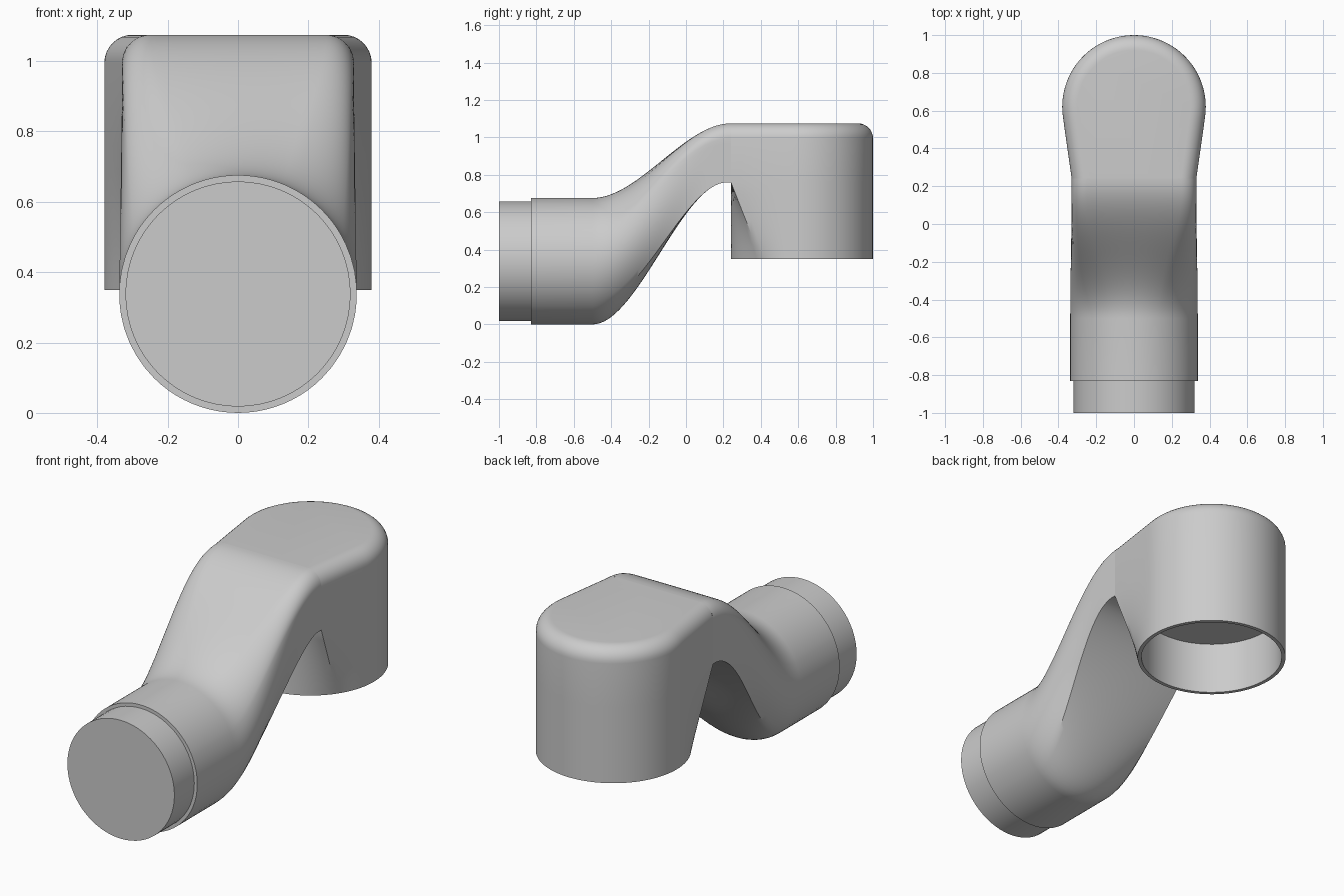
import bpy, bmesh
from math import sin, cos, pi, radians, sqrt

if "Cube" in bpy.data.objects:
    bpy.data.objects.remove(bpy.data.objects["Cube"])

grey = bpy.data.materials.new("plain_grey")
grey.use_nodes = True
grey.diffuse_color = (0.6, 0.6, 0.6, 1)
grey.node_tree.nodes["Principled BSDF"].inputs["Base Color"].default_value = (0.6, 0.6, 0.6, 1)


def smoothstep(a, b, v):
    s = min(1, max(0, (v - a) / (b - a)))
    return s * s * (3 - 2 * s)


def lerp(a, b, t):
    return a + (b - a) * t


def loft(name, rings, cap_start=True, cap_end=True):
    """Skin a list of closed rings that share one point count."""
    bm = bmesh.new()
    loops = [[bm.verts.new(p) for p in ring] for ring in rings]
    n = len(rings[0])
    for a, b in zip(loops, loops[1:]):
        for i in range(n):
            j = (i + 1) % n
            bm.faces.new((a[i], a[j], b[j], b[i]))
    if cap_start:
        bm.faces.new(loops[0])
    if cap_end:
        bm.faces.new(loops[-1])
    bmesh.ops.recalc_face_normals(bm, faces=bm.faces[:])
    mesh = bpy.data.meshes.new(name)
    bm.to_mesh(mesh)
    bm.free()
    mesh.materials.append(grey)
    obj = bpy.data.objects.new(name, mesh)
    bpy.context.collection.objects.link(obj)
    bpy.ops.object.select_all(action='DESELECT')
    obj.select_set(True)
    bpy.context.view_layer.objects.active = obj
    bpy.ops.object.shade_smooth_by_angle(angle=radians(32))
    return obj


PIPE_R, NECK_W, FILLET, TOP = 0.338, 0.33, 0.08, 1.075
JOIN_Y, UNDER_Z, STEPS = 0.24, 0.76, 10


def half_section(h):
    """Pairs of circle angle and boxed point, from bottom middle to top middle."""
    pts = []
    for i in range(STEPS):
        t = i / STEPS
        pts.append((lerp(-90, -45, t), NECK_W * t, -h))
    for i in range(STEPS):
        t = i / STEPS
        pts.append((lerp(-45, 25, t), NECK_W, lerp(-h, h - FILLET, t)))
    for i in range(STEPS):
        t = i / STEPS
        a = t * pi / 2
        pts.append((lerp(25, 65, t), NECK_W - FILLET * (1 - cos(a)), h - FILLET * (1 - sin(a))))
    for i in range(STEPS + 1):
        t = i / STEPS
        pts.append((lerp(65, 90, t), (NECK_W - FILLET) * (1 - t), h))
    return pts


def neck_ring(y):
    top = lerp(2 * PIPE_R, TOP, smoothstep(-0.5, 0.24, y))
    low = lerp(0, UNDER_Z, smoothstep(-0.5, 0.22, y))
    mid, h = (top + low) / 2, (top - low) / 2
    blend = smoothstep(-0.5, 0.16, y)
    side = []
    for deg, bx, bz in half_section(h):
        a = radians(deg)
        side.append((lerp(PIPE_R * cos(a), bx, blend), y, mid + lerp(h * sin(a), bz, blend)))
    return side + [(-x, yy, z) for x, yy, z in side[-2:0:-1]]


# Swept neck: round pipe that rises and turns into a box section
stations = [-0.83] + [lerp(-0.5, JOIN_Y, i / 36) for i in range(37)]
loft("swept_neck", [neck_ring(y) for y in stations], cap_end=False)

# Head: teardrop housing above, round socket below
HEAD_R, HEAD_Y, BASE_Z = 0.38, 0.62, 0.35
CORNER, TANGENT = -35, -8


def mirror_ring(side):
    return side + [(-x, y, z) for x, y, z in side[-2:0:-1]]


def circle_angles():
    spans = [(-90, CORNER, 12), (CORNER, TANGENT, 8), (TANGENT, 90, 24)]
    return [lerp(a, b, i / n) for a, b, n in spans for i in range(n)] + [90]


def round_side(r, z):
    return [(r * cos(radians(d)), HEAD_Y + r * sin(radians(d)), z) for d in circle_angles()]


def teardrop_side(inset, z):
    r, cx = HEAD_R - inset, NECK_W - inset
    a = radians(TANGENT)
    tx, ty = r * cos(a), HEAD_Y + r * sin(a)
    out = []
    for d, (x, y, _) in zip(circle_angles(), round_side(r, z)):
        if d < CORNER:
            out.append((cx * (d + 90) / (CORNER + 90), JOIN_Y, z))
        elif d < TANGENT:
            t = (d - CORNER) / (TANGENT - CORNER)
            out.append((lerp(cx, tx, t), lerp(JOIN_Y, ty, t), z))
        else:
            out.append((x, y, z))
    return out


socket_r, ceiling_z = 0.36, 0.635
sides = [round_side(socket_r, ceiling_z), round_side(socket_r, BASE_Z)]
lower, upper = round_side(HEAD_R, BASE_Z), teardrop_side(0, UNDER_Z)
for i in range(7):
    t = i / 6
    sides.append([tuple(lerp(p, q, t) for p, q in zip(a, b)) for a, b in zip(lower, upper)])
for i in range(9):
    a = i / 8 * pi / 2
    sides.append(teardrop_side(FILLET * (1 - cos(a)), TOP - FILLET * (1 - sin(a))))
loft("head_housing", [mirror_ring(s) for s in sides])

# Stepped plug at the pipe end
PLUG_R = 0.32
plug = [[(PLUG_R * cos(i * pi / 32), y, PIPE_R + PLUG_R * sin(i * pi / 32)) for i in range(64)]
        for y in (-1, -0.82)]
loft("end_plug", plug)
